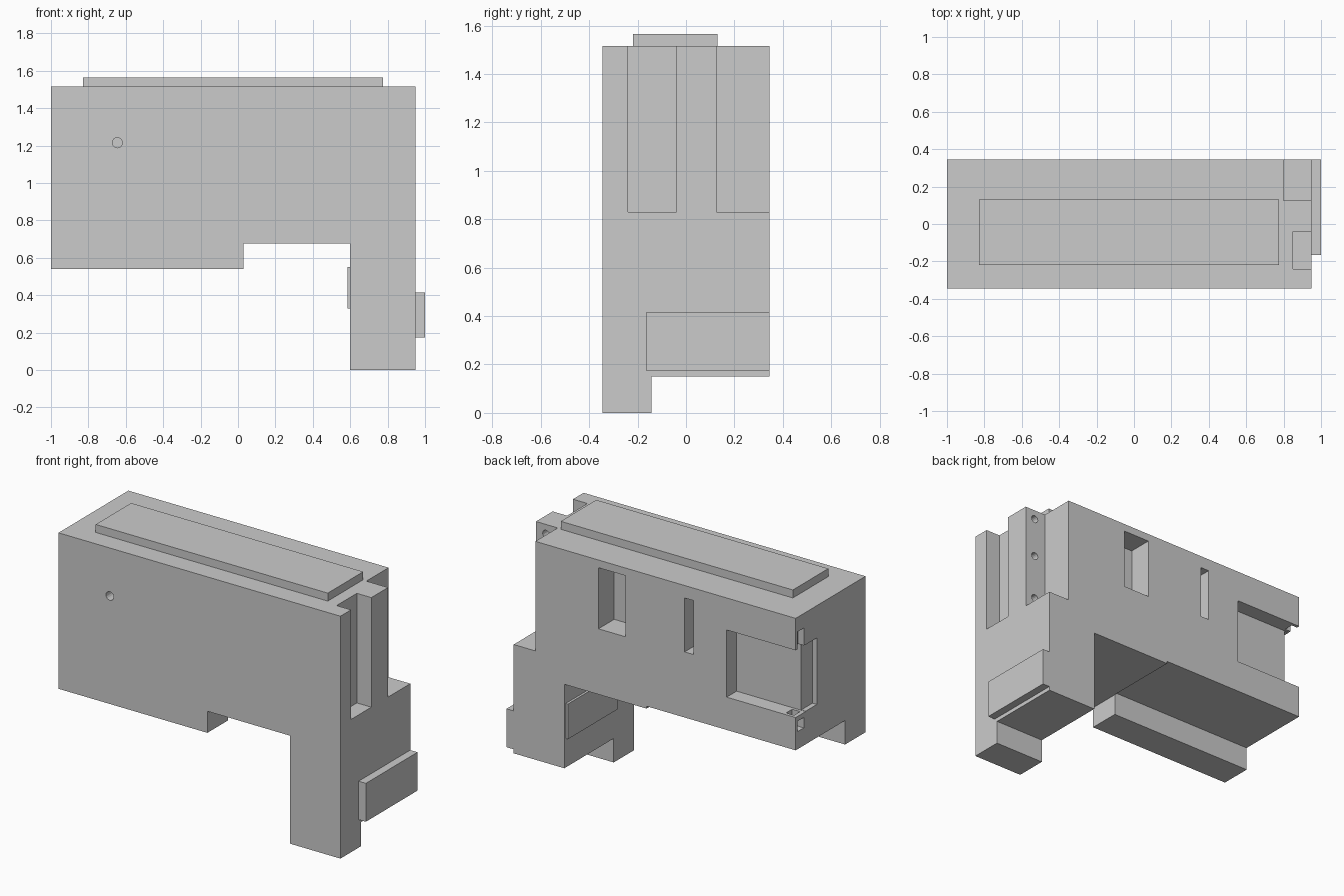
import bpy, bmesh
from mathutils import Matrix

if "Cube" in bpy.data.objects:
    bpy.data.objects.remove(bpy.data.objects["Cube"])


def make_object(name, bm):
    bmesh.ops.recalc_face_normals(bm, faces=bm.faces[:])
    mesh = bpy.data.meshes.new(name)
    bm.to_mesh(mesh)
    bm.free()
    obj = bpy.data.objects.new(name, mesh)
    bpy.context.collection.objects.link(obj)
    return obj


def box(name, x, y, z):
    bm = bmesh.new()
    bmesh.ops.create_cube(bm, size=1)
    for v in bm.verts:
        v.co = [(r[0] + r[1]) / 2 + c * (r[1] - r[0]) for c, r in zip(v.co, (x, y, z))]
    return make_object(name, bm)


def y_rod(name, x, y, z, radius):
    # Rod running along y between y[0] and y[1]
    bm = bmesh.new()
    bmesh.ops.create_cone(bm, cap_ends=True, segments=16, radius1=radius,
                          radius2=radius, depth=y[1] - y[0],
                          matrix=Matrix.Translation((x, sum(y) / 2, z)) @ Matrix.Rotation(1.5707963, 4, 'X'))
    return make_object(name, bm)


def extrude_profile(name, points, y0, y1):
    bm = bmesh.new()
    face = bm.faces.new([bm.verts.new((x, y0, z)) for x, z in points])
    ext = bmesh.ops.extrude_face_region(bm, geom=[face])
    moved = [g for g in ext['geom'] if isinstance(g, bmesh.types.BMVert)]
    bmesh.ops.translate(bm, verts=moved, vec=(0, y1 - y0, 0))
    return make_object(name, bm)


def cut(target, cutter):
    cutter.hide_render = True
    mod = target.modifiers.new("cut", 'BOOLEAN')
    mod.operation = 'DIFFERENCE'
    mod.solver = 'EXACT'
    mod.object = cutter
    bpy.context.view_layer.objects.active = target
    bpy.ops.object.modifier_apply(modifier=mod.name)
    bpy.data.objects.remove(cutter)


# Main housing with its leg
body = extrude_profile("housing", [(-1, .54), (.03, .54), (.03, .675), (.6, .675),
                                   (.6, 0), (.95, 0), (.95, 1.515), (-1, 1.515)], -.345, .345)

# Box-shaped cuts: x range, y range, z range
cuts = [
    ((-1.1, .031), (-.143, .5), (.3, .69)),       # behind lower front strip
    ((.5, 1.1), (-.143, .5), (-.1, .15)),         # behind leg foot
    ((.85, 1.1), (-.24, -.04), (.83, 1.7)),       # end channel
    ((.80, 1.1), (.125, .5), (.83, 1.7)),         # end corner step
    ((.177, .364), (.19, .5), (1.085, 1.467)),    # wide rear pocket
    ((-.294, -.232), (.225, .5), (1.10, 1.437)),  # narrow rear slot
    ((-1.1, -.523), (.247, .5), (.895, 1.315)),   # large corner pocket
    ((-1.1, -.97), (.135, .4), (.897, 1.313)),    # end groove
    ((-1.1, -.96), (.265, .325), (1.25, 1.424)),  # upper notch
    ((-1.1, -.92), (.265, .325), (.80, .865)),    # lower notch
    ((-.975, -.92), (.265, .325), (.83, .93)),    # lower notch opening
]
for c in cuts:
    cut(body, box("cutter", *c))

# Round front hole and small holes in the end fin
cut(body, y_rod("cutter", -.645, (-.5, -.245), 1.215, .027))
for z in (1.455, 1.20, .91):
    cut(body, y_rod("cutter", .88, (.05, .2), z, .024))

# Raised plates
box("top_plate", (-.83, .775), (-.22, .13), (1.51, 1.565))
box("outer_leg_plate", (.945, 1.0), (-.165, .345), (.175, .415))
box("inner_leg_plate", (.585, .605), (-.165, .33), (.33, .55))
